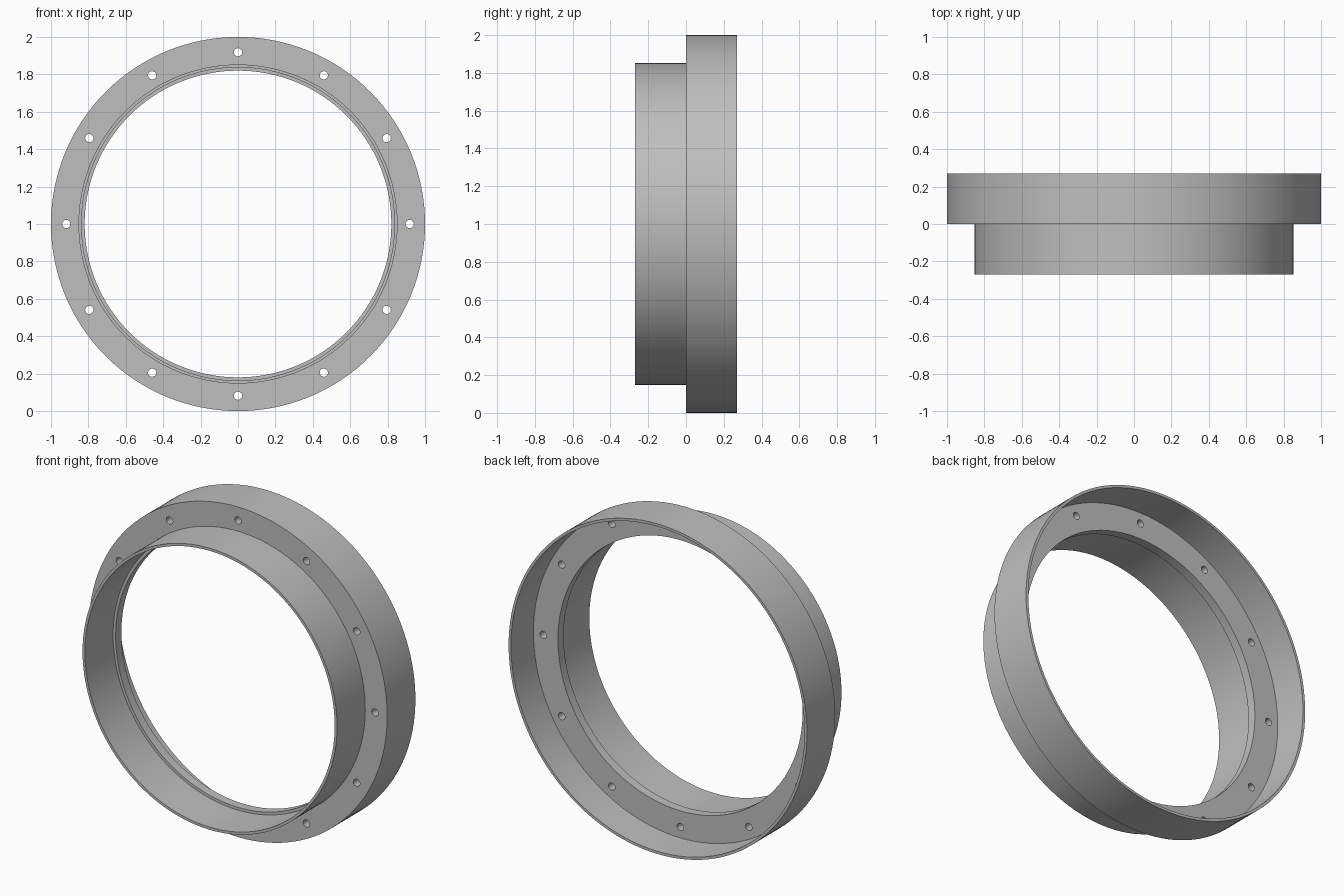
import bpy
import bmesh
from math import cos, sin, pi, radians
from mathutils import Matrix, Vector

cube = bpy.data.objects.get("Cube")
if cube:
    bpy.data.objects.remove(cube, do_unlink=True)

SEGMENTS = 128
HOLES = 12
CENTRE = Vector((0, 0, 1))

grey = bpy.data.materials.new("light_grey")
grey.use_nodes = True
colour = (0.52, 0.52, 0.52, 1)
grey.diffuse_color = colour
grey.node_tree.nodes["Principled BSDF"].inputs["Base Color"].default_value = colour


def add_object(name, bm):
    bmesh.ops.recalc_face_normals(bm, faces=bm.faces)
    mesh = bpy.data.meshes.new(name)
    bm.to_mesh(mesh)
    bm.free()
    mesh.materials.append(grey)
    obj = bpy.data.objects.new(name, mesh)
    bpy.context.collection.objects.link(obj)
    return obj


def lathe(name, profile):
    """Turn a closed (radius, y) profile around the front-to-back axis."""
    bm = bmesh.new()
    rings = []
    for i in range(SEGMENTS):
        a = 2 * pi * i / SEGMENTS
        rings.append([bm.verts.new(CENTRE + Vector((r * cos(a), y, r * sin(a))))
                      for r, y in profile])
    n = len(profile)
    for i, ring in enumerate(rings):
        following = rings[(i + 1) % SEGMENTS]
        for j in range(n):
            k = (j + 1) % n
            bm.faces.new((ring[j], ring[k], following[k], following[j]))
    return add_object(name, bm)


# Front collar, flange plate with inner lip, and rear skirt in one section
outer, skirt_inner = 1.0, 0.984
collar, collar_inner, bore = 0.853, 0.837, 0.82
half, plate = 0.27, 0.055
ring = lathe("flanged_ring", [
    (collar, -half), (collar, 0), (outer, 0), (outer, half),
    (skirt_inner, half), (skirt_inner, plate), (bore, plate),
    (bore, 0), (collar_inner, 0), (collar_inner, -half),
])

# Bolt holes through the flange plate
bm = bmesh.new()
for i in range(HOLES):
    a = 2 * pi * i / HOLES
    spot = CENTRE + Vector((0.918 * cos(a), plate / 2, 0.918 * sin(a)))
    bmesh.ops.create_cone(
        bm, cap_ends=True, segments=24, radius1=0.022, radius2=0.022, depth=0.2,
        matrix=Matrix.Translation(spot) @ Matrix.Rotation(radians(90), 4, "X"))
cutter = add_object("bolt_hole_cutter", bm)
cutter.hide_render = True

cut = ring.modifiers.new("bolt_holes", "BOOLEAN")
cut.operation = "DIFFERENCE"
cut.solver = "EXACT"
cut.object = cutter

bpy.ops.object.select_all(action="DESELECT")
bpy.context.view_layer.objects.active = ring
ring.select_set(True)
bpy.ops.object.modifier_apply(modifier=cut.name)
bpy.data.objects.remove(cutter, do_unlink=True)
bpy.ops.object.shade_smooth_by_angle(angle=radians(30))
